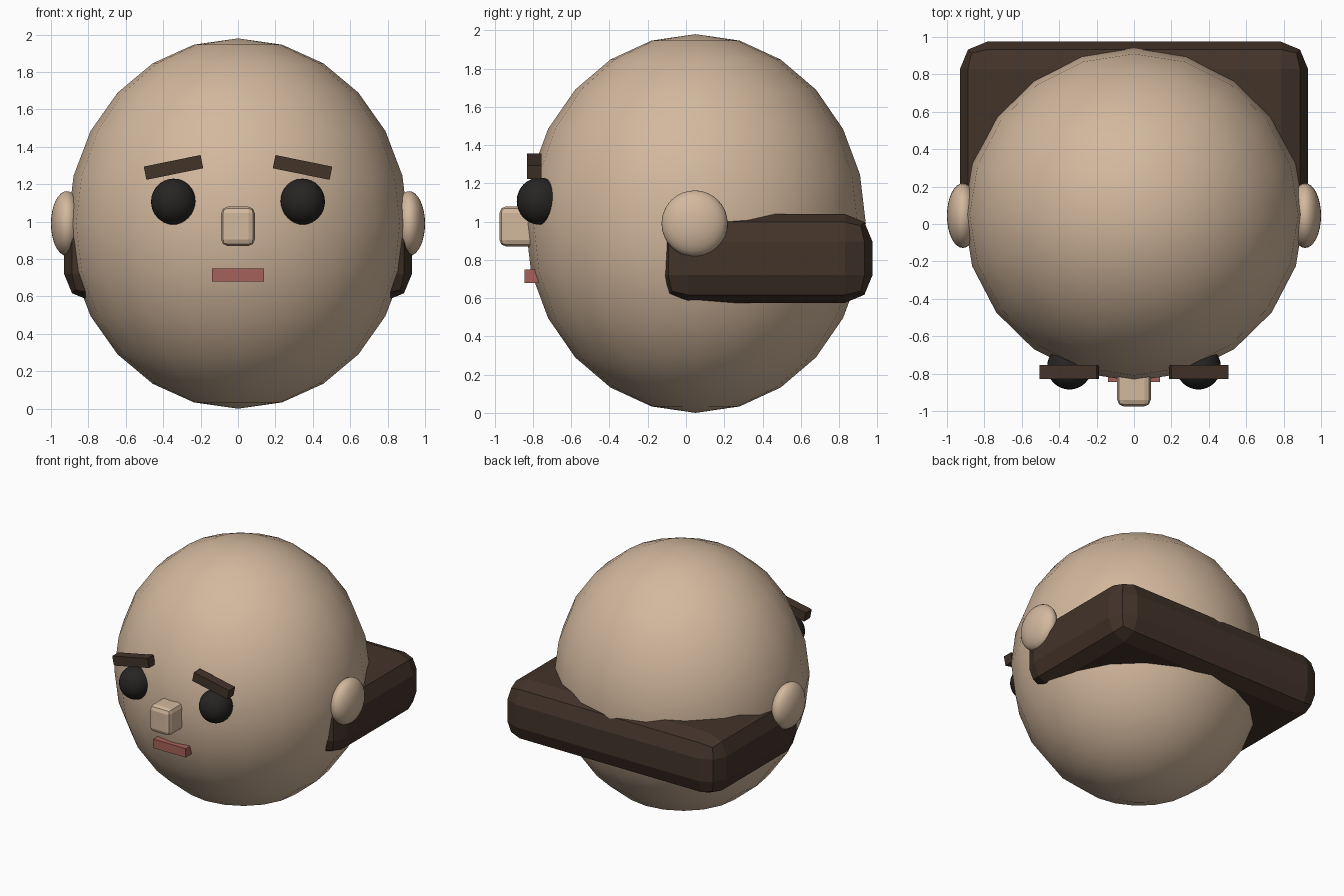
import bpy, math

if "Cube" in bpy.data.objects:
    bpy.data.objects.remove(bpy.data.objects["Cube"])


def material(name, rgb):
    m = bpy.data.materials.new(name)
    m.diffuse_color = (*rgb, 1)
    m.use_nodes = True
    m.node_tree.nodes["Principled BSDF"].inputs["Base Color"].default_value = m.diffuse_color
    return m


SKIN = material("skin", (0.65, 0.48, 0.34))
HAIR = material("dark_brown", (0.055, 0.033, 0.022))
BLACK = material("black", (0.02, 0.018, 0.017))
LIP = material("lip", (0.38, 0.12, 0.10))


def ball(name, loc, radii, mat, segs=32, rings=16):
    bpy.ops.mesh.primitive_uv_sphere_add(segments=segs, ring_count=rings, radius=1, location=loc)
    o = bpy.context.object
    o.name = name
    o.scale = radii
    bpy.ops.object.transform_apply(location=False, rotation=False, scale=True)
    bpy.ops.object.shade_smooth_by_angle(angle=math.radians(35))
    o.data.materials.append(mat)
    return o


def box(name, lo, hi, mat, bevel=0, tilt=0):
    loc = [(a + b) / 2 for a, b in zip(lo, hi)]
    bpy.ops.mesh.primitive_cube_add(size=1, location=loc)
    o = bpy.context.object
    o.name = name
    o.scale = [b - a for a, b in zip(lo, hi)]
    bpy.ops.object.transform_apply(location=False, rotation=False, scale=True)
    o.rotation_euler.y = tilt
    o.data.materials.append(mat)
    if bevel:
        b = o.modifiers.new("bevel", "BEVEL")
        b.width = bevel
        b.segments = 2
    return o


# Low-poly ellipsoid head
ball("head", (0, 0.05, 0.99), (0.91, 0.89, 0.99), SKIN, 20, 12)

# Chunky band of hair round the back
box("back_hair", (-0.93, -0.135, 0.575), (0.93, 0.975, 1.04), HAIR, 0.145)

# Nose and mouth
box("nose", (-0.09, -0.975, 0.87), (0.09, -0.76, 1.08), SKIN, 0.035)
box("mouth", (-0.14, -0.845, 0.68), (0.14, -0.77, 0.75), LIP)

# Paired ears, eyes and eyebrows
for s, side in ((-1, "left"), (1, "right")):
    ball(f"ear_{side}", (s * 0.915, 0.045, 0.99), (0.085, 0.173, 0.173), SKIN)
    ball(f"eye_{side}", (s * 0.345, -0.765, 1.107), (0.12, 0.12, 0.123), BLACK)
    x = s * 0.345
    box(f"eyebrow_{side}", (x - 0.155, -0.83, 1.254), (x + 0.155, -0.755, 1.326),
        HAIR, tilt=s * math.radians(11.5))
